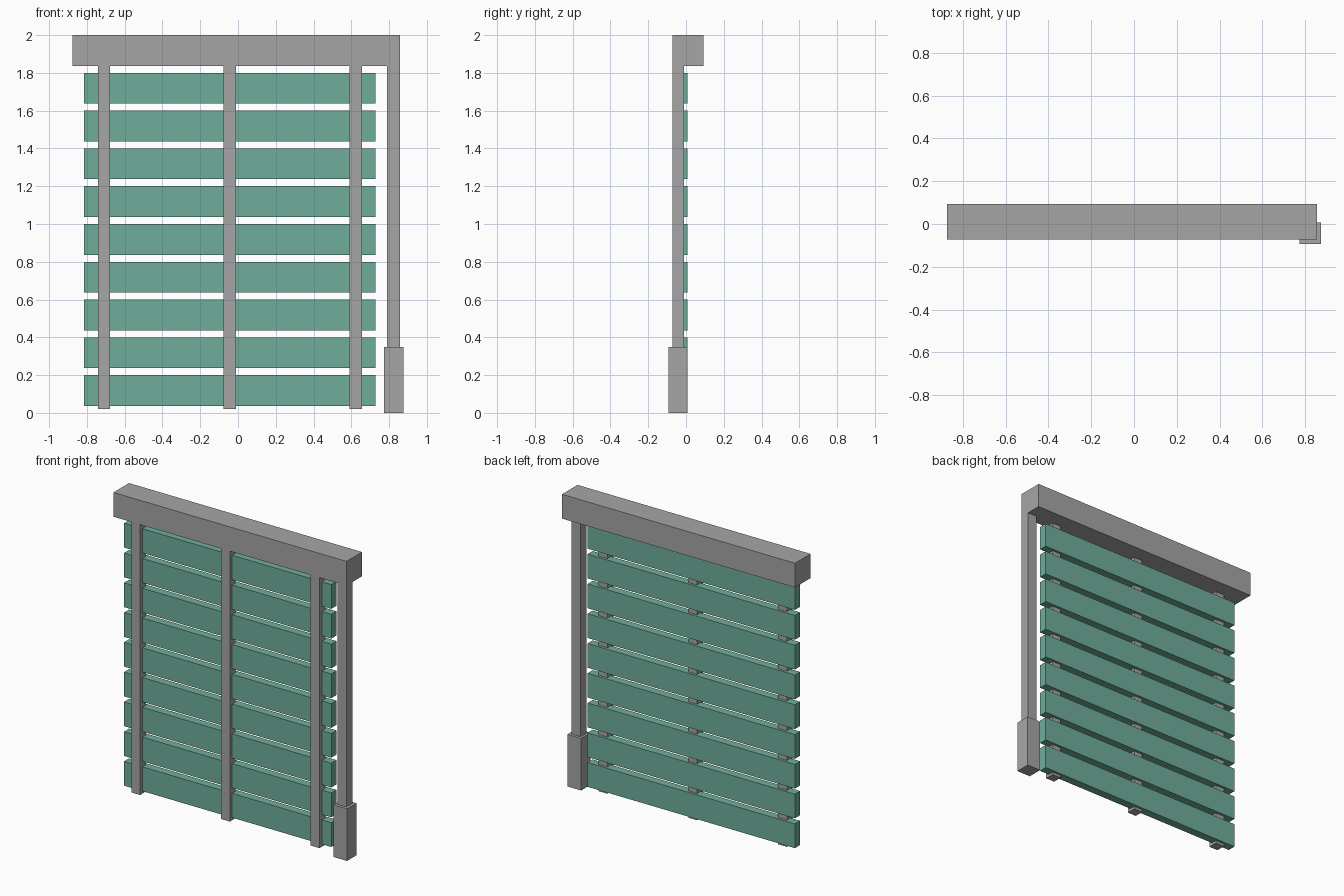
import bpy

cube = bpy.data.objects.get("Cube")
if cube:
    bpy.data.objects.remove(cube, do_unlink=True)


def make_material(name, rgb):
    mat = bpy.data.materials.new(name)
    mat.use_nodes = True
    mat.diffuse_color = (*rgb, 1)
    mat.node_tree.nodes["Principled BSDF"].inputs["Base Color"].default_value = (*rgb, 1)
    return mat


def box(name, x, y, z, mat):
    """Box from (min, max) ranges along each axis."""
    bpy.ops.mesh.primitive_cube_add(size=1)
    obj = bpy.context.object
    obj.name = name
    spans = (x, y, z)
    obj.location = [(a + b) / 2 for a, b in spans]
    obj.scale = [b - a for a, b in spans]
    bpy.ops.object.transform_apply(location=False, rotation=False, scale=True)
    obj.data.materials.append(mat)
    return obj


grey = make_material("grey", (0.38, 0.38, 0.38))
green = make_material("sea green", (0.16, 0.42, 0.33))

FRONT = -0.0725
BAR_DEPTH = (FRONT, -0.01)
HEAD_BOTTOM = 1.837

# Head rail across the top
box("head_rail", (-0.875, 0.857), (FRONT, 0.0925), (HEAD_BOTTOM, 2), grey)

# Slats
for i in range(9):
    bottom = 0.037 + 0.2 * i
    box(f"slat_{i + 1}", (-0.814, 0.727), (-0.048, 0.007), (bottom, bottom + 0.163), green)

# Vertical tapes holding the slats
for name, x in (("right", -0.71), ("middle", -0.043), ("left", 0.624)):
    box(f"tape_{name}", (x - 0.0325, x + 0.0325), BAR_DEPTH, (0.02, HEAD_BOTTOM), grey)

# Pull cord and its weight
box("pull_cord", (0.79, 0.857), BAR_DEPTH, (0.35, HEAD_BOTTOM), grey)
box("cord_weight", (0.774, 0.875), (-0.0925, 0.008), (0, 0.35), grey)
